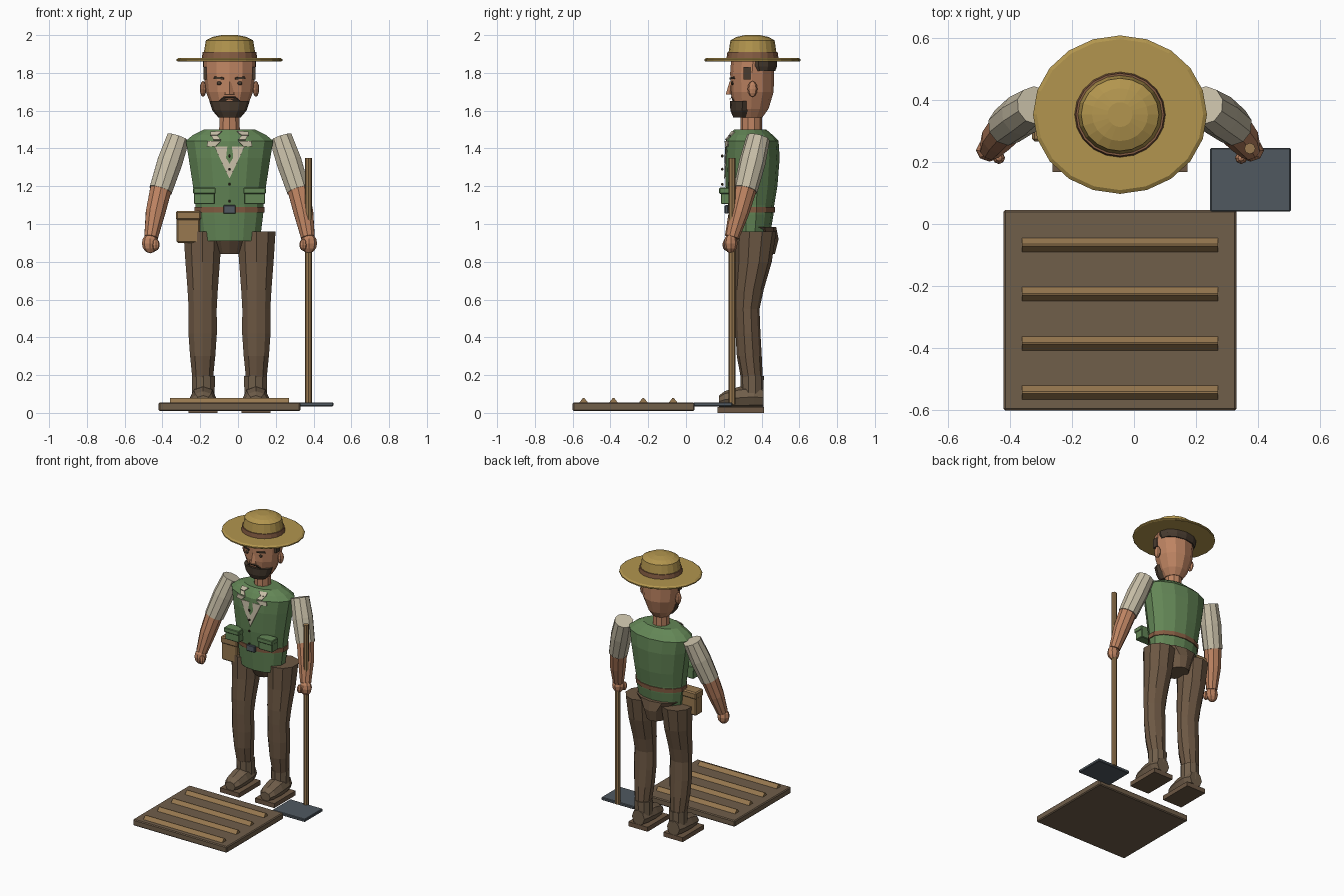
import bpy, bmesh, math
from mathutils import Vector as V

CX = -0.045  # centre line of the figure
X, Y, Z = V((1, 0, 0)), V((0, 1, 0)), V((0, 0, 1))


def material(name, r, g, b):
    m = bpy.data.materials.new(name)
    m.diffuse_color = [((c / 255 + 0.055) / 1.055) ** 2.4 for c in (r, g, b)] + [1]
    return m


STRAW = material("straw", 178, 149, 78)
SKIN = material("skin", 190, 132, 98)
GREEN = material("vest_green", 99, 134, 86)
CREAM = material("cream_cloth", 198, 189, 166)
TROUSER = material("trouser_brown", 108, 87, 67)
DARK = material("dark_hair", 72, 59, 47)
WOOD = material("tan_wood", 152, 121, 80)
STEEL = material("steel", 80, 89, 96)
PLANK = material("plank_brown", 112, 94, 74)
LEATHER = material("belt_leather", 132, 92, 66)


def finish(name, bm, mat):
    bmesh.ops.recalc_face_normals(bm, faces=bm.faces)
    me = bpy.data.meshes.new(name)
    bm.to_mesh(me)
    bm.free()
    me.materials.append(mat)
    ob = bpy.data.objects.new(name, me)
    bpy.context.collection.objects.link(ob)
    return ob


def loft(name, sections, mat, n=12):
    """Skin over rings given as (centre, u half-axis, v half-axis), capped."""
    bm = bmesh.new()
    rings = []
    for c, u, v in sections:
        angles = [2 * math.pi * i / n for i in range(n)]
        rings.append([bm.verts.new(c + u * math.sin(a) - v * math.cos(a)) for a in angles])
    for a, b in zip(rings, rings[1:]):
        for i in range(n):
            j = (i + 1) % n
            bm.faces.new((a[i], a[j], b[j], b[i]))
    bm.faces.new(rings[0])
    bm.faces.new(rings[-1])
    return finish(name, bm, mat)


def stack(name, rings, mat, n=12, x=CX):
    """Upright loft from rows of (z, y centre, x radius, y radius)."""
    return loft(name, [(V((x, y, z)), X * rx, Y * ry) for z, y, rx, ry in rings], mat, n)


def limb(name, points, radii, mat, n=10):
    """Round limb along a path."""
    pts = [V(p) for p in points]
    secs = []
    for i, p in enumerate(pts):
        d = (pts[min(i + 1, len(pts) - 1)] - pts[max(i - 1, 0)]).normalized()
        u = (Y.cross(d)).normalized()
        secs.append((p, u * radii[i], d.cross(u) * radii[i]))
    return loft(name, secs, mat, n)


def box(name, lo, hi, mat, taper=(1, 1), bevel=0):
    """Box from corner to corner; taper shrinks the top face."""
    lo, hi = V(lo), V(hi)
    mid, size = (lo + hi) / 2, hi - lo
    bm = bmesh.new()
    bmesh.ops.create_cube(bm, size=1)
    for v in bm.verts:
        if v.co.z > 0:
            v.co.x *= taper[0]
            v.co.y *= taper[1]
        v.co = V([v.co[k] * size[k] + mid[k] for k in range(3)])
    ob = finish(name, bm, mat)
    if bevel:
        ob.modifiers.new("bevel", "BEVEL").width = bevel
    return ob


def ball(name, c, r, mat, seg=8, rows=6):
    bm = bmesh.new()
    bmesh.ops.create_uvsphere(bm, u_segments=seg, v_segments=rows, radius=1)
    for v in bm.verts:
        v.co = V([v.co[k] * r[k] + c[k] for k in range(3)])
    return finish(name, bm, mat)


TORSO = [(0.91, 0.34, 0.165, 0.10), (1.05, 0.345, 0.183, 0.118), (1.10, 0.345, 0.185, 0.122),
         (1.20, 0.347, 0.198, 0.137), (1.35, 0.35, 0.222, 0.146), (1.44, 0.35, 0.237, 0.140),
         (1.47, 0.345, 0.20, 0.115), (1.50, 0.34, 0.14, 0.085)]
HEAD = [(1.565, 0.345, 0.06, 0.06), (1.61, 0.345, 0.09, 0.092), (1.70, 0.35, 0.125, 0.114),
        (1.80, 0.35, 0.137, 0.116), (1.87, 0.355, 0.137, 0.116)]


def front_y(rings, x, z):
    """Front surface depth of a stack at offset x and height z."""
    for a, b in zip(rings, rings[1:]):
        if a[0] <= z <= b[0]:
            t = (z - a[0]) / (b[0] - a[0])
            y, rx, ry = [a[k] + (b[k] - a[k]) * t for k in (1, 2, 3)]
            return y - ry * math.sqrt(max(0, 1 - (x / rx) ** 2))


def plate(name, rings, pts, mat, lift=0.004):
    """Thin panel resting on the front of a stack."""
    bm = bmesh.new()
    bm.faces.new([bm.verts.new((CX + x, front_y(rings, x, z) - lift, z)) for x, z in pts])
    ob = finish(name, bm, mat)
    mod = ob.modifiers.new("thickness", "SOLIDIFY")
    mod.thickness, mod.offset = 0.006, 0
    return ob


# Platform with ridged slats
box("platform", (-0.42, -0.60, 0.01), (0.33, 0.045, 0.055), PLANK, bevel=0.006)
for i in range(4):
    y = -0.068 - i * 0.158
    box("slat", (-0.36, y - 0.024, 0.053), (0.27, y + 0.024, 0.08), WOOD, taper=(1, 0.12))

# Torso, belt, pelvis, neck
stack("vest", TORSO, GREEN, 14)
stack("belt", [(1.06, 0.345, 0.190, 0.125), (1.09, 0.345, 0.191, 0.127)], LEATHER, 14)
stack("pelvis", [(0.84, 0.385, 0.07, 0.085), (0.92, 0.37, 0.10, 0.12), (0.985, 0.355, 0.17, 0.122)], TROUSER, 12)
stack("neck", [(1.47, 0.345, 0.058, 0.058), (1.60, 0.345, 0.055, 0.057)], SKIN, 10)
box("buckle", (CX - 0.033, 0.205, 1.055), (CX + 0.033, 0.225, 1.10), STEEL, bevel=0.004)
plate("shirt_front", TORSO, [(-0.08, 1.41), (0.08, 1.41), (0, 1.24)], CREAM)
for z in (1.12, 1.21, 1.29, 1.36):
    ball("button", (CX, 0.192, z), (0.008, 0.007, 0.008), DARK, 6, 4)

# Head and face
stack("head", HEAD, SKIN, 12)
stack("hair", [(1.81, 0.39, 0.132, 0.082), (1.835, 0.385, 0.14, 0.097), (1.867, 0.385, 0.14, 0.097)], DARK, 12)
stack("beard", [(1.565, 0.295, 0.06, 0.045), (1.60, 0.297, 0.09, 0.062), (1.65, 0.30, 0.107, 0.068)], DARK, 12)
plate("moustache", HEAD, [(-0.055, 1.652), (0.055, 1.652), (0.03, 1.674), (-0.03, 1.674)], DARK, 0.006)
plate("lip", HEAD, [(-0.025, 1.66), (0.025, 1.66), (0.025, 1.666), (-0.025, 1.666)], SKIN, 0.012)
loft("nose", [(V((CX, 0.232, 1.685)), X * 0.026, Y * 0.022),
              (V((CX, 0.239, 1.755)), X * 0.008, Y * 0.008)], SKIN, 4)

# Straw hat
HY = 0.352
stack("hat_brim", [(1.86, HY, 0.272, 0.25), (1.864, HY, 0.28, 0.255), (1.872, HY, 0.28, 0.255),
                   (1.88, HY, 0.268, 0.243)], STRAW, 20)
stack("hat_band", [(1.875, HY, 0.147, 0.138), (1.91, HY, 0.142, 0.133)], LEATHER, 20)
stack("hat_crown", [(1.90, HY, 0.137, 0.128), (1.972, HY, 0.125, 0.117), (1.99, HY, 0.09, 0.085),
                    (2.0, HY, 0.04, 0.04)], STRAW, 20)

# Paired parts
for s, side in ((-1, "right"), (1, "left")):
    def at(x):
        return CX + s * x

    # Face details
    ball(side + "_ear", (at(0.14), 0.352, 1.715), (0.017, 0.026, 0.042), SKIN)
    y = front_y(HEAD, 0.055, 1.745)
    ball(side + "_eye", (at(0.055), y, 1.745), (0.013, 0.008, 0.010), DARK)
    plate(side + "_brow", HEAD, [(s * x, z) for x, z in
          ((0.03, 1.766), (0.085, 1.768), (0.08, 1.78), (0.03, 1.776))], DARK)
    box(side + "_sideburn", (at(0.13) - 0.008, 0.305, 1.765), (at(0.13) + 0.008, 0.345, 1.83), DARK)

    # Collar tabs
    plate(side + "_collar", TORSO, [(s * x, z) for x, z in
          ((0.04, 1.49), (0.10, 1.488), (0.10, 1.468), (0.065, 1.468))], CREAM, 0.007)
    plate(side + "_lapel", TORSO, [(s * x, z) for x, z in
          ((0.065, 1.468), (0.095, 1.466), (0.085, 1.445), (0.045, 1.445))], CREAM, 0.007)
    plate(side + "_lapel_tip", TORSO, [(s * x, z) for x, z in
          ((0.045, 1.438), (0.115, 1.438), (0.12, 1.41), (0.075, 1.41))], CREAM, 0.005)

    # Pocket with flap
    xs = sorted((at(0.078), at(0.188)))
    box(side + "_pocket", (xs[0], 0.185, 1.105), (xs[1], 0.25, 1.185), GREEN, bevel=0.004)
    box(side + "_pocket_flap", (xs[0] - 0.004, 0.175, 1.16), (xs[1] + 0.004, 0.25, 1.192), GREEN, bevel=0.004)

    # Arm
    limb(side + "_sleeve", [(at(0.272), 0.382, 1.455), (at(0.315), 0.352, 1.33), (at(0.364), 0.315, 1.18)],
         [0.063, 0.070, 0.064], CREAM)
    limb(side + "_forearm", [(at(0.361), 0.317, 1.195), (at(0.392), 0.28, 1.06), (at(0.415), 0.243, 0.93)],
         [0.060, 0.054, 0.038], SKIN)
    ball(side + "_hand", (at(0.42), 0.237, 0.898), (0.044, 0.036, 0.053), SKIN)
    ball(side + "_thumb", (at(0.39), 0.213, 0.89), (0.02, 0.02, 0.032), SKIN)

    # Leg
    stack(side + "_leg", [(0.17, 0.35, 0.056, 0.057), (0.30, 0.335, 0.070, 0.066), (0.42, 0.328, 0.079, 0.066),
                          (0.55, 0.323, 0.078, 0.066), (0.65, 0.333, 0.084, 0.078), (0.80, 0.358, 0.096, 0.096),
                          (0.96, 0.37, 0.107, 0.108)], TROUSER, 10, at(0.142))
    # Boot
    stack(side + "_boot_cuff", [(0.08, 0.35, 0.062, 0.060), (0.195, 0.35, 0.064, 0.062)], PLANK, 10, at(0.138))
    loft(side + "_boot", [(V((at(0.14), y, z)), X * w, Z * h) for y, z, w, h in
         ((0.175, 0.06, 0.04, 0.032), (0.205, 0.07, 0.06, 0.045), (0.28, 0.08, 0.069, 0.058),
          (0.36, 0.085, 0.067, 0.062), (0.41, 0.08, 0.05, 0.055))], PLANK, 8)
    box(side + "_sole", (at(0.14) - 0.077, 0.168, 0), (at(0.14) + 0.077, 0.412, 0.032), TROUSER)

# Hip pouch
box("pouch", (-0.325, 0.272, 0.90), (-0.20, 0.35, 1.04), WOOD, bevel=0.008)
box("pouch_lid", (-0.328, 0.266, 1.02), (-0.195, 0.356, 1.07), WOOD, bevel=0.008)

# Spade
limb("spade_shaft", [(0.373, 0.243, 0.045), (0.373, 0.243, 1.35)], [0.018, 0.018], WOOD, 8)
box("spade_blade", (0.245, 0.04, 0.035), (0.505, 0.245, 0.056), STEEL, bevel=0.004)
